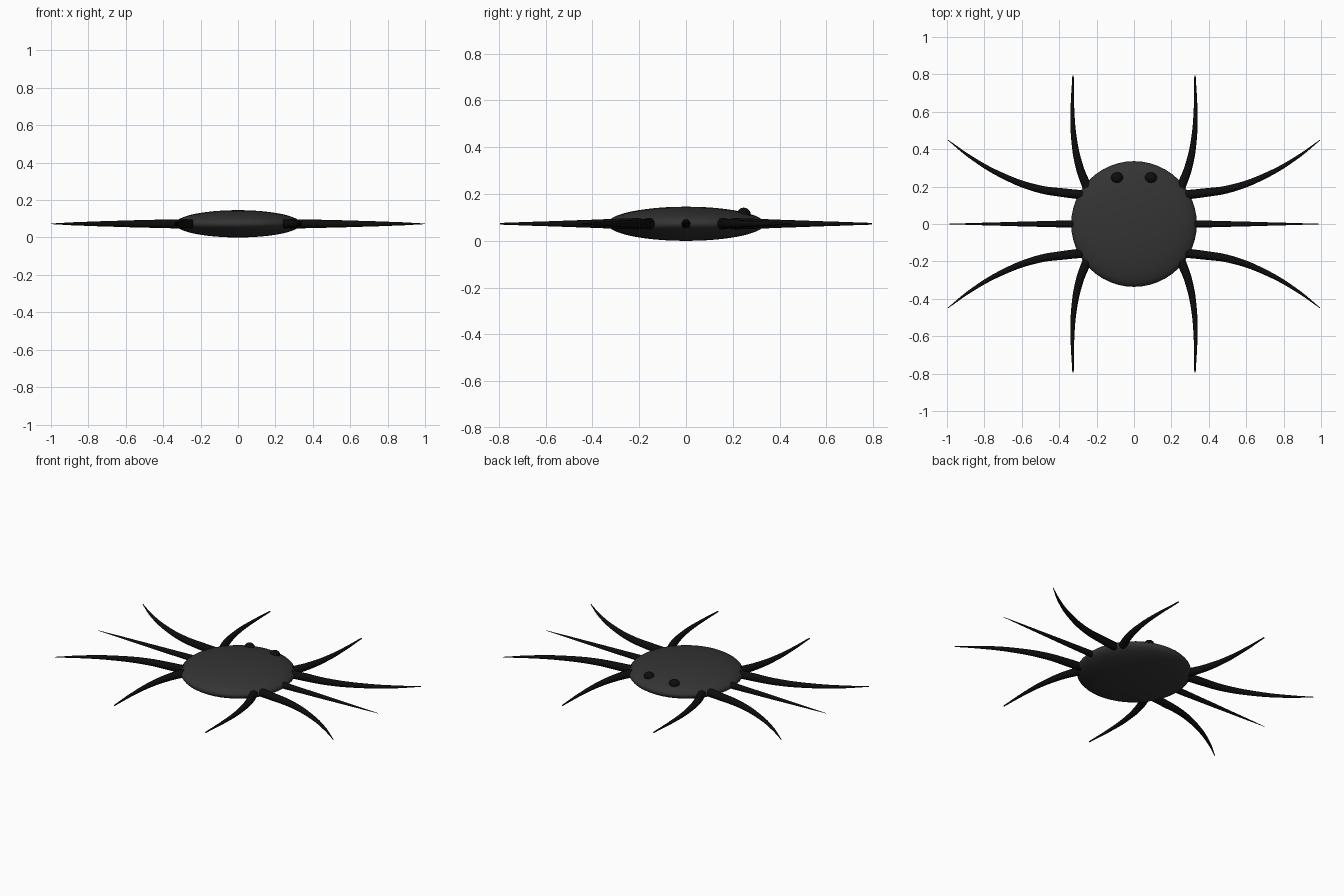
import bpy

if "Cube" in bpy.data.objects:
    bpy.data.objects.remove(bpy.data.objects["Cube"])

Z = 0.073  # height of the leg plane


def material(name, value):
    m = bpy.data.materials.new(name)
    m.diffuse_color = (value, value, value, 1)
    m.use_nodes = True
    m.node_tree.nodes["Principled BSDF"].inputs["Base Color"].default_value = m.diffuse_color
    return m


body_mat = material("charcoal", 0.034)
black_mat = material("black", 0.004)


def ellipsoid(name, loc, scale, mat, segs, rings):
    bpy.ops.mesh.primitive_uv_sphere_add(segments=segs, ring_count=rings, radius=1, location=loc)
    ob = bpy.context.object
    ob.name = name
    ob.scale = scale
    bpy.ops.object.transform_apply(location=False, rotation=False, scale=True)
    ob.data.materials.append(mat)
    bpy.ops.object.shade_smooth()
    return ob


def leg(name, points, radius):
    """Tapered tube through points (x, y, relative thickness)."""
    cu = bpy.data.curves.new(name + "_path", 'CURVE')
    cu.dimensions = '3D'
    cu.bevel_depth = radius
    cu.bevel_resolution = 4
    cu.resolution_u = 10
    cu.use_fill_caps = True
    sp = cu.splines.new('BEZIER')
    sp.bezier_points.add(len(points) - 1)
    for p, (x, y, r) in zip(sp.bezier_points, points):
        p.co = (x, y, Z)
        p.radius = r
        p.handle_left_type = p.handle_right_type = 'AUTO'
    tmp = bpy.data.objects.new(name + "_path", cu)
    bpy.context.collection.objects.link(tmp)
    dg = bpy.context.evaluated_depsgraph_get()
    me = bpy.data.meshes.new_from_object(tmp.evaluated_get(dg))
    bpy.data.objects.remove(tmp)
    me.materials.clear()
    me.materials.append(black_mat)
    ob = bpy.data.objects.new(name, me)
    bpy.context.collection.objects.link(ob)
    bpy.ops.object.select_all(action='DESELECT')
    ob.select_set(True)
    bpy.context.view_layer.objects.active = ob
    bpy.ops.object.shade_smooth_by_angle()


# flattened round body
ellipsoid("body", (0, 0, Z), (0.336, 0.336, Z), body_mat, 48, 24)

# leg paths for one quarter: x, y, thickness
outer = [(0.25, 0.195, 1), (0.29, 0.30, 0.85), (0.32, 0.45, 0.62),
         (0.329, 0.61, 0.4), (0.326, 0.795, 0.15)]
diagonal = [(0.27, 0.155, 1), (0.36, 0.165, 0.95), (0.52, 0.19, 0.8),
            (0.71, 0.262, 0.58), (0.87, 0.355, 0.35), (0.994, 0.448, 0.08)]
middle = [(0.31, 0, 1), (0.55, 0, 0.7), (0.8, 0, 0.35), (1.0, 0, 0.05)]

for sx, side in ((1, "right"), (-1, "left")):
    for sy, end in ((1, "back"), (-1, "front")):
        for kind, path in (("outer", outer), ("diagonal", diagonal)):
            leg(f"{end}_{side}_{kind}_leg", [(sx * x, sy * y, r) for x, y, r in path], 0.025)
    leg(f"{side}_middle_leg", [(sx * x, y, r) for x, y, r in middle], 0.02)
    # eye on top of the body
    ellipsoid(f"{side}_eye", (sx * 0.09, 0.247, 0.112), (0.033, 0.03, 0.03), black_mat, 16, 10)
